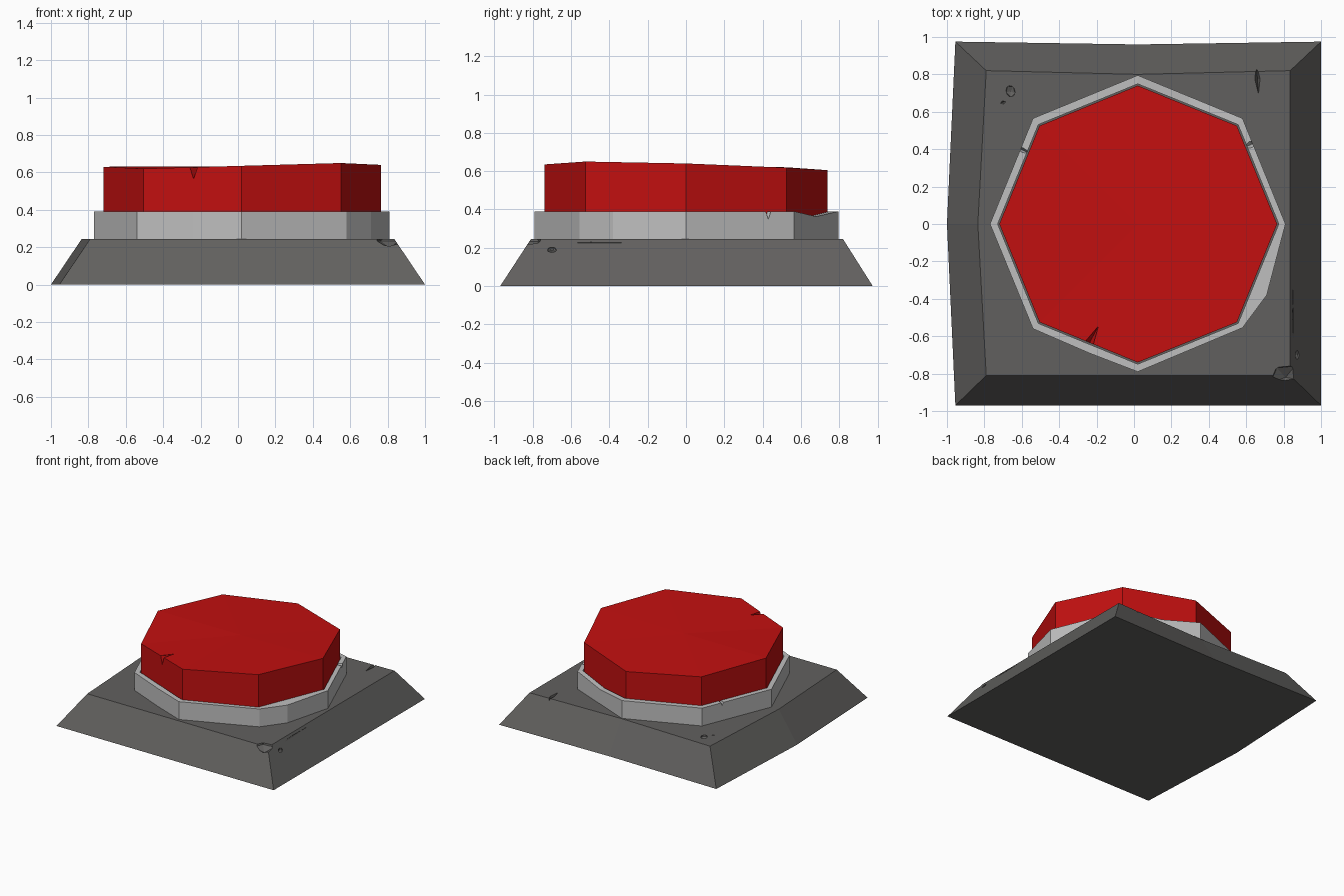
import bpy, bmesh
from math import radians
from mathutils import Matrix, Vector

if "Cube" in bpy.data.objects:
    bpy.data.objects.remove(bpy.data.objects["Cube"], do_unlink=True)


def material(name, colour):
    m = bpy.data.materials.new(name)
    m.use_nodes = True
    m.diffuse_color = (*colour, 1)
    m.node_tree.nodes["Principled BSDF"].inputs["Base Color"].default_value = (*colour, 1)
    return m


dark_grey = material("dark grey", (0.12, 0.117, 0.113))
light_grey = material("light grey", (0.52, 0.52, 0.52))
red = material("red", (0.54, 0.005, 0.005))


def make_object(name, bm, mat=None):
    bmesh.ops.recalc_face_normals(bm, faces=bm.faces[:])
    mesh = bpy.data.meshes.new(name)
    bm.to_mesh(mesh)
    bm.free()
    ob = bpy.data.objects.new(name, mesh)
    bpy.context.collection.objects.link(ob)
    if mat:
        mesh.materials.append(mat)
    return ob


def bridge(bm, a, b):
    for i in range(len(a)):
        j = (i + 1) % len(a)
        bm.faces.new((a[i], a[j], b[j], b[i]))


def loop(bm, points):
    return [bm.verts.new(p) for p in points]


def chip(ob, centre, radii, turn=0, rounded=False):
    """Cut a small faceted nick out of an object."""
    bm = bmesh.new()
    if rounded:
        bmesh.ops.create_icosphere(bm, subdivisions=1, radius=1)
    else:
        for s in (1, -1):
            bmesh.ops.create_cone(bm, segments=4, radius1=1, radius2=0, depth=1,
                                  matrix=Matrix.Translation((0, 0, s / 2)) @ Matrix.Diagonal((1, 1, s, 1)))
        bmesh.ops.remove_doubles(bm, verts=bm.verts[:], dist=0.001)
        inner = [f for f in bm.faces if all(abs(v.co.z) < 0.01 for v in f.verts)]
        bmesh.ops.delete(bm, geom=inner, context='FACES_ONLY')
    bm.transform(Matrix.Translation(centre) @ Matrix.Rotation(radians(turn), 4, 'Z')
                 @ Matrix.Diagonal((*radii, 1)))
    cutter = make_object(ob.name + "_chip_cutter", bm)
    cutter.hide_render = True
    cutter.hide_set(True)
    mod = ob.modifiers.new("chip", 'BOOLEAN')
    mod.operation, mod.solver, mod.object = 'DIFFERENCE', 'EXACT', cutter


# Sloped base plate, slightly bent on its back and right sides
BASE_H = 0.245
foot = [(-0.955, -0.97), (1, -0.97), (1, 0.975), (0.02, 0.96), (-0.955, 0.975), (-1, 0)]
deck = [(-0.79, -0.81), (0.835, -0.81), (0.835, 0.82), (0.02, 0.8), (-0.79, 0.82), (-0.835, 0)]
bm = bmesh.new()
low = loop(bm, [(x, y, 0) for x, y in foot])
high = loop(bm, [(x, y, BASE_H) for x, y in deck])
bridge(bm, low, high)
bm.faces.new(low)
bm.faces.new(high)
base = make_object("base_plate", bm, dark_grey)

# Button outline: x, y and height of the uneven top
button_top = [(0.02, -0.74, 0.635), (0.55, -0.525, 0.65), (0.765, 0, 0.64), (0.55, 0.525, 0.618),
              (0.02, 0.74, 0.605), (-0.505, 0.525, 0.62), (-0.72, 0, 0.63), (-0.505, -0.525, 0.62)]
bm = bmesh.new()
low = loop(bm, [(x, y, BASE_H - 0.02) for x, y, z in button_top])
high = loop(bm, button_top)
bridge(bm, low, high)
bm.faces.new(low)
centre = bm.verts.new((0.02, 0, 0.632))
for i in range(len(high)):
    bm.faces.new((high[i], high[(i + 1) % len(high)], centre))
button = make_object("push_button", bm, red)

# Collar: worn outer outline, with a narrow gap around the button
RIM_H = 0.39
rim = [(0.02, -0.79), (0.58, -0.555), (0.71, -0.38), (0.81, 0), (0.58, 0.565), (0.3, 0.68),
       (0.02, 0.795), (-0.54, 0.565), (-0.77, 0), (-0.54, -0.56), (-0.24, -0.69)]
# Inner corners follow the button; the extra points lie along its sides
corners = [Vector(p[:2]) for p in button_top]
mid = lambda a, b: (corners[a] + corners[b]) / 2
inner = [corners[0], corners[1], mid(1, 2), corners[2], corners[3], mid(3, 4),
         corners[4], corners[5], corners[6], corners[7], mid(7, 0)]
hub = Vector((0.02, 0))
inner = [hub + (p - hub) * 1.012 for p in inner]
bm = bmesh.new()
tops = [RIM_H - (0.027 if i == 5 else 0) for i in range(len(rim))]
rings = [loop(bm, [(p[0], p[1], z) for p, z in zip(points, heights)])
         for points, heights in ((rim, [BASE_H - 0.01] * len(rim)), (rim, tops),
                                 (inner, tops), (inner, [BASE_H - 0.01] * len(rim)))]
for i in range(4):
    bridge(bm, rings[i], rings[(i + 1) % 4])
collar = make_object("collar_ring", bm, light_grey)

# Wear: nicks and chips
chip(button, (-0.235, -0.63, 0.625), (0.022, 0.1, 0.065), -28)
chip(collar, (0.625, 0.425, RIM_H), (0.06, 0.018, 0.05), 25)
chip(collar, (-0.595, 0.395, RIM_H), (0.06, 0.012, 0.03), -25)
chip(base, (0.81, -0.82, 0.262), (0.095, 0.075, 0.065), 20, True)
chip(base, (0.875, -0.7, 0.19), (0.022, 0.028, 0.018), 0, True)
chip(base, (0.66, 0.775, BASE_H), (0.014, 0.08, 0.05), 4)
chip(base, (-0.66, 0.71, BASE_H), (0.028, 0.036, 0.02), 15, True)
chip(base, (-0.7, 0.65, BASE_H), (0.015, 0.009, 0.01), 15)
chip(base, (0.85, -0.5, 0.225), (0.006, 0.2, 0.012), 1)
